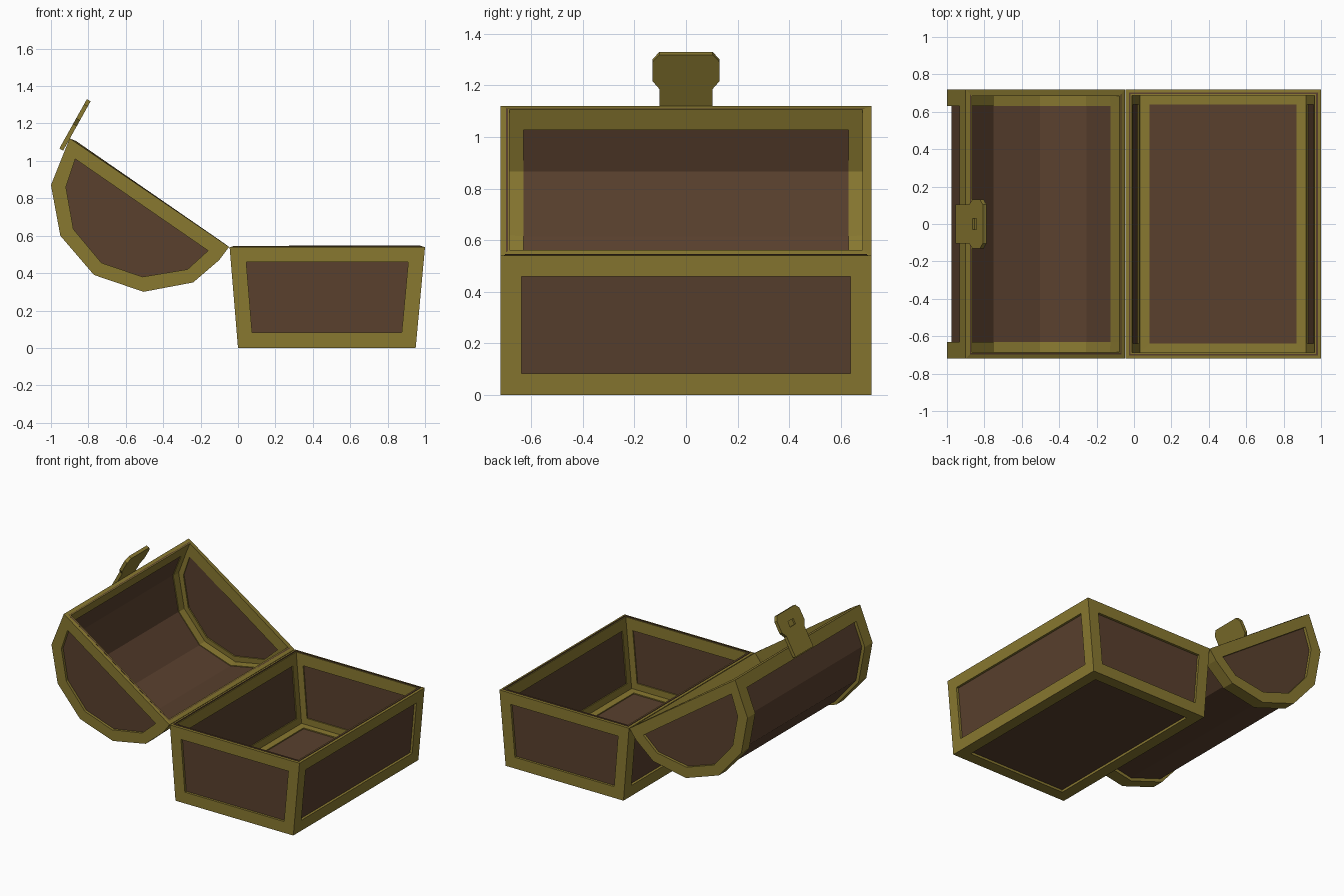
import bpy, bmesh
from mathutils import Vector

if "Cube" in bpy.data.objects:
    bpy.data.objects.remove(bpy.data.objects["Cube"])

HALF = 0.72      # half length of the chest along y
BAND = 0.082     # width of the metal bands


def material(name, color):
    m = bpy.data.materials.new(name)
    m.diffuse_color = (*color, 1)
    m.use_nodes = True
    m.node_tree.nodes["Principled BSDF"].inputs["Base Color"].default_value = m.diffuse_color
    return m


gold = material("brass", (0.25, 0.19, 0.03))
wood = material("wood", (0.10, 0.051, 0.027))


def finish(bm, name, mat, depth=None, thickness=None):
    """Turn a bmesh into an object; a sheet is thickened inwards from the given depth."""
    bmesh.ops.remove_doubles(bm, verts=bm.verts, dist=1e-5)
    bmesh.ops.recalc_face_normals(bm, faces=bm.faces)
    me = bpy.data.meshes.new(name)
    bm.to_mesh(me)
    bm.free()
    me.materials.append(mat)
    ob = bpy.data.objects.new(name, me)
    bpy.context.collection.objects.link(ob)
    if thickness:
        s = ob.modifiers.new("thickness", 'SOLIDIFY')
        s.thickness = thickness
        s.offset = -1 - 2 * depth / thickness
        s.use_even_offset = True
        s.use_quality_normals = True
    return ob


def add_face(bm, points):
    """Add a face, dropping repeated neighbouring points."""
    pts = [p for i, p in enumerate(points) if p != points[i - 1]]
    return bm.faces.new([bm.verts.new(p) for p in pts])


def shell(profile):
    """Open trough: strips along an xz profile closed by two flat ends."""
    bm = bmesh.new()
    for (x0, z0), (x1, z1) in zip(profile, profile[1:]):
        add_face(bm, [(x0, -HALF, z0), (x1, -HALF, z1), (x1, HALF, z1), (x0, HALF, z0)])
    for y in (-HALF, HALF):
        add_face(bm, [(x, y, z) for x, z in profile])
    bmesh.ops.remove_doubles(bm, verts=bm.verts, dist=1e-5)
    bmesh.ops.recalc_face_normals(bm, faces=bm.faces)
    return bm


# Base: tapered box, wood panels set into metal bands
base = [(-0.045, 0.54), (0, 0), (0.95, 0), (1.0, 0.54)]
bm = shell(base)
panels = bm.faces[:]
bmesh.ops.inset_individual(bm, faces=panels, thickness=BAND, use_even_offset=True)
bmesh.ops.delete(bm, geom=panels, context='FACES')
finish(bm, "base_bands", gold, 0, 0.034)

raised = [(x, z + 0.004 if z > 0.5 else z) for x, z in base]
finish(shell(raised), "base_panels", wood, 0.017, 0.009)

# Lid: faceted barrel, swung open behind the base
lid = [(-0.048, 0.54), (-0.10, 0.47), (-0.24, 0.35), (-0.505, 0.30), (-0.77, 0.39),
       (-0.95, 0.60), (-1.0, 0.87), (-0.932, 1.04), (-0.90, 1.12)]
end_hole = [(-0.16, 0.52), (-0.27, 0.42), (-0.51, 0.38), (-0.73, 0.455),
            (-0.88, 0.635), (-0.92, 0.86), (-0.87, 1.01)]
inner = [end_hole[0]] + end_hole + [end_hole[-1]]

bm = bmesh.new()
n = len(lid)
for side in (-1, 1):
    y, y_in = side * HALF, side * 0.63
    for i in range(n):                       # end ring
        j = (i + 1) % n
        ring = [(*lid[i], y), (*lid[j], y), (*inner[j], y), (*inner[i], y)]
        add_face(bm, [(x, yy, z) for x, z, yy in ring])
    for (x0, z0), (x1, z1) in zip(lid, lid[1:]):   # curved strap
        add_face(bm, [(x0, y, z0), (x1, y, z1), (x1, y_in, z1), (x0, y_in, z0)])
for i in (0, n - 2):                         # long rim bars
    (x0, z0), (x1, z1) = lid[i], lid[i + 1]
    add_face(bm, [(x0, -0.63, z0), (x1, -0.63, z1), (x1, 0.63, z1), (x0, 0.63, z0)])
finish(bm, "lid_bands", gold, 0, 0.036)
finish(shell(lid), "lid_panels", wood, 0.022, 0.008)

# Clasp: shaped plate on the lid's front rim with a shallow slot
origin = Vector((-0.935, 0, 1.055))
along = Vector((0.487, 0, 0.873))
out = Vector((-0.873, 0, 0.487))


def plate(outline, t0, t1):
    """Prism from (y, distance along clasp) points between two depths."""
    bm = bmesh.new()
    f = add_face(bm, [tuple(origin + Vector((0, y, 0)) + along * s + out * t0)
                      for y, s in outline])
    ext = bmesh.ops.extrude_face_region(bm, geom=[f])
    verts = [v for v in ext["geom"] if isinstance(v, bmesh.types.BMVert)]
    bmesh.ops.translate(bm, verts=verts, vec=out * (t1 - t0))
    if len(bm.faces) == len(outline) + 1:    # close the back
        bmesh.ops.holes_fill(bm, edges=bm.edges)
    return bm


half = [(0.103, 0), (0.103, 0.15), (0.13, 0.185), (0.13, 0.27), (0.103, 0.302)]
clasp = finish(plate(half + [(-y, s) for y, s in reversed(half)], 0, 0.023), "clasp", gold)
slot = [(0.03, 0.19), (0.03, 0.23), (-0.03, 0.23), (-0.03, 0.19)]
cutter = finish(plate(slot, 0.011, 0.05), "clasp_slot_cutter", gold)
cutter.hide_render = True
cutter.hide_viewport = True
cut = clasp.modifiers.new("slot", 'BOOLEAN')
cut.operation = 'DIFFERENCE'
cut.object = cutter
